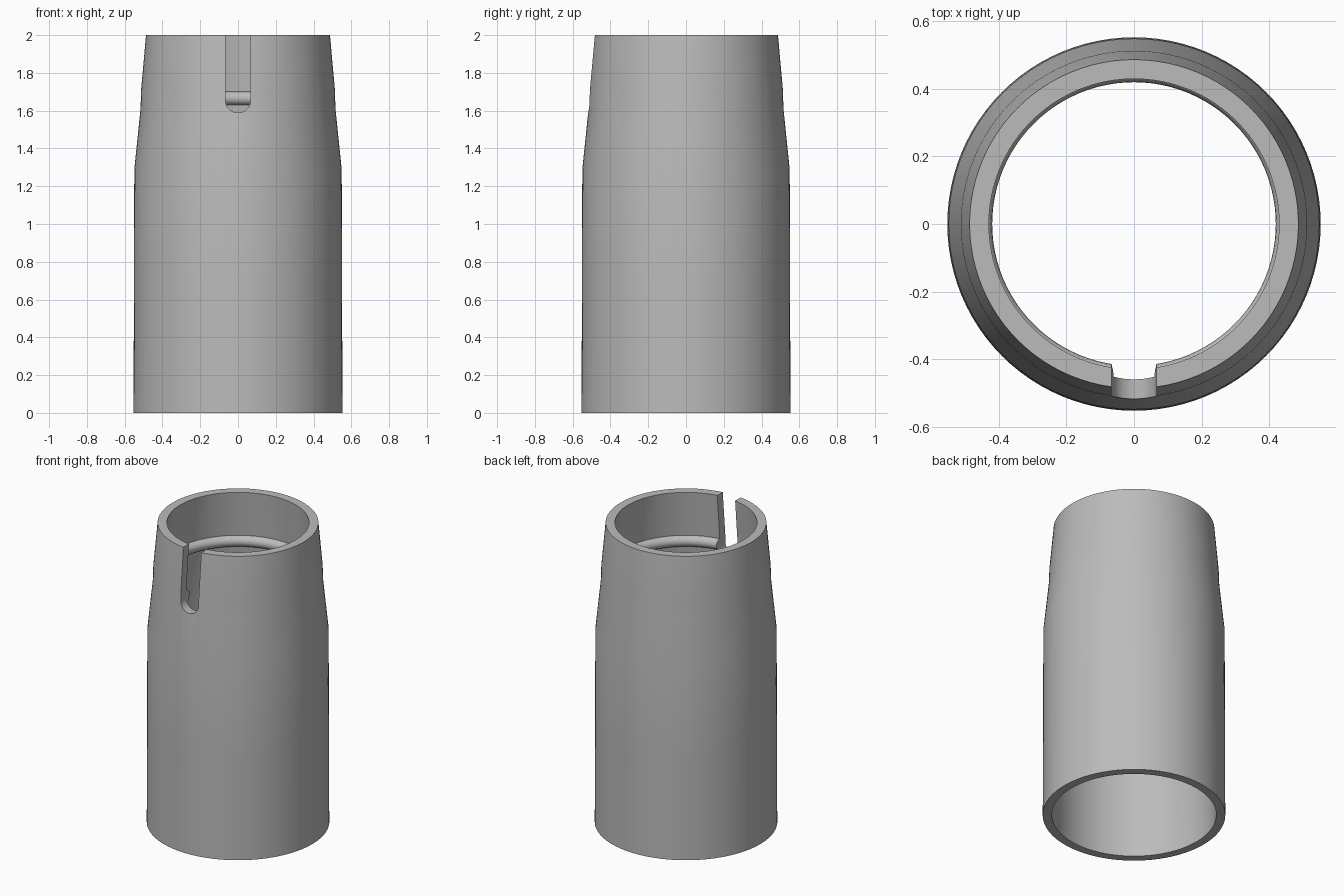
import bpy, bmesh, math

cube = bpy.data.objects.get("Cube")
if cube:
    bpy.data.objects.remove(cube, do_unlink=True)

SIDES = 96

grey = bpy.data.materials.new("plain grey")
grey.use_nodes = True
colour = (0.5, 0.5, 0.5, 1)
grey.diffuse_color = colour
grey.node_tree.nodes["Principled BSDF"].inputs["Base Color"].default_value = colour


def make_object(name, bm):
    bmesh.ops.recalc_face_normals(bm, faces=bm.faces)
    mesh = bpy.data.meshes.new(name)
    bm.to_mesh(mesh)
    bm.free()
    obj = bpy.data.objects.new(name, mesh)
    bpy.context.collection.objects.link(obj)
    mesh.materials.append(grey)
    return obj


def lathe(name, profile):
    """Turn a closed (radius, height) profile around z."""
    bm = bmesh.new()
    rings = []
    for i in range(SIDES):
        a = math.tau * i / SIDES
        rings.append([bm.verts.new((r * math.cos(a), r * math.sin(a), z)) for r, z in profile])
    n = len(profile)
    for i in range(SIDES):
        a, b = rings[i], rings[(i + 1) % SIDES]
        for j in range(n):
            k = (j + 1) % n
            bm.faces.new((a[j], b[j], b[k], a[k]))
    return make_object(name, bm)


# Tapered sleeve wall with a rounded bead around the inside
outer = [(0.553, 0), (0.551, 0.7), (0.549, 1.29), (0.516, 1.61), (0.513, 1.71), (0.487, 2)]
bead = []
for i in range(11):
    t = math.pi * i / 10
    bead.append((0.456 - 0.036 * math.sin(t), 1.665 + 0.036 * math.cos(t)))
inner = [(0.43, 2)] + bead + [(0.459, 1.6), (0.494, 1.28), (0.498, 0)]
sleeve = lathe("sleeve", outer + inner)

# Round-bottomed slot cut through the front wall
HALF, CENTRE = 0.066, 1.655
outline = [(HALF, 2.1), (-HALF, 2.1)]
for i in range(17):
    t = math.pi + math.pi * i / 16
    outline.append((HALF * math.cos(t), CENTRE + HALF * math.sin(t)))
bm = bmesh.new()
face = bm.faces.new([bm.verts.new((x, -0.7, z)) for x, z in outline])
extruded = bmesh.ops.extrude_face_region(bm, geom=[face])
moved = [v for v in extruded["geom"] if isinstance(v, bmesh.types.BMVert)]
bmesh.ops.translate(bm, vec=(0, 0.4, 0), verts=moved)
cutter = make_object("slot_cutter", bm)
cutter.hide_render = True

cut = sleeve.modifiers.new("slot", 'BOOLEAN')
cut.operation = 'DIFFERENCE'
cut.solver = 'EXACT'
cut.object = cutter
bpy.ops.object.select_all(action='DESELECT')
bpy.context.view_layer.objects.active = sleeve
sleeve.select_set(True)
bpy.ops.object.modifier_apply(modifier=cut.name)
bpy.data.objects.remove(cutter, do_unlink=True)

bpy.ops.object.shade_smooth_by_angle(angle=math.radians(30))
